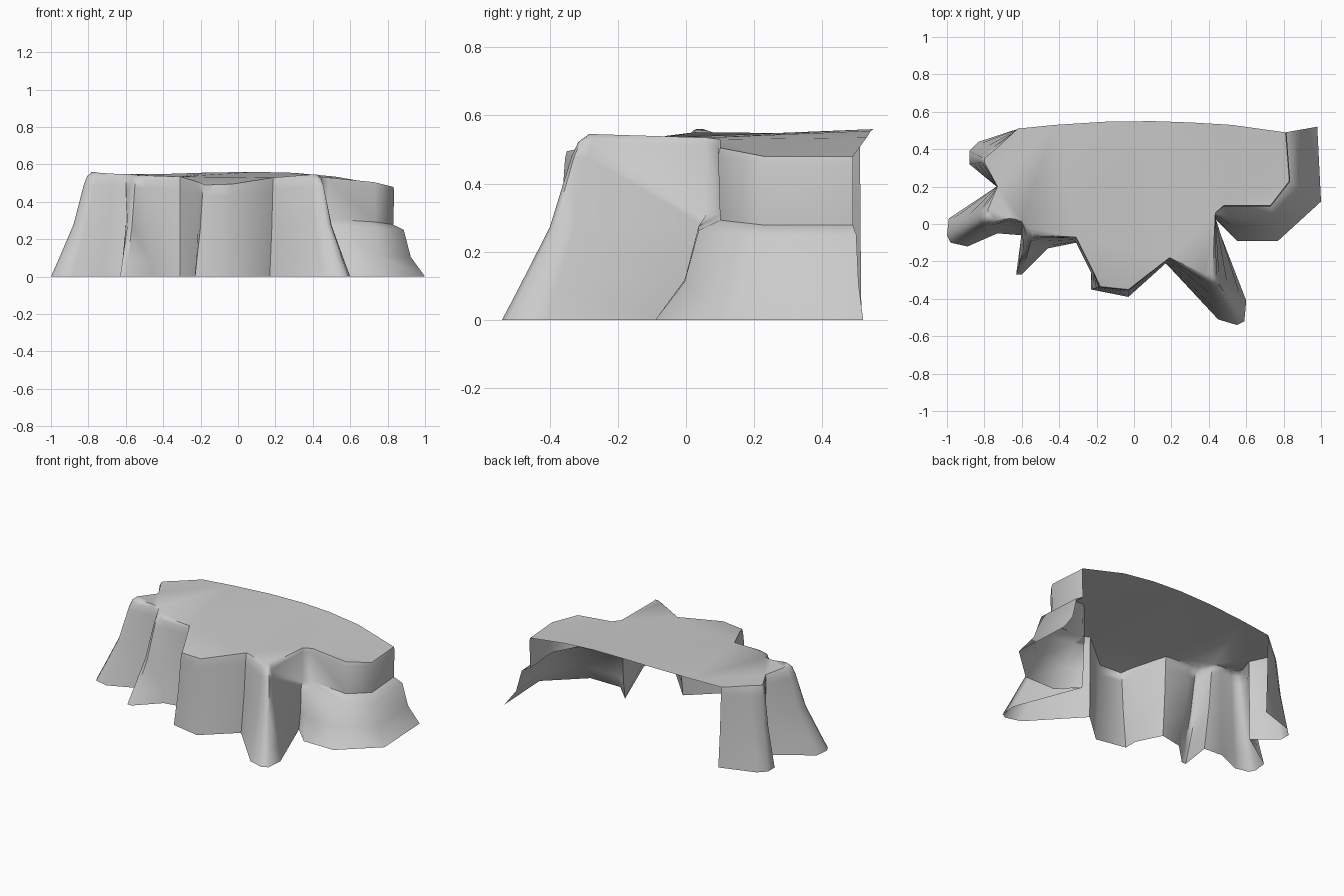
import bpy, bmesh
from mathutils import Vector

if "Cube" in bpy.data.objects:
    bpy.data.objects.remove(bpy.data.objects["Cube"])

# Columns around the cliff: rim x, y, z, then foot x, y
right_cols = [
    (.81, .49, .48, .98, .52), (.83, .23, .48, 1.0, .12), (.73, .10, .505, .77, -.09),
    (.48, .10, .53, .55, -.09), (.435, .06, .535, .43, .03),
]
front_cols = [
    (.42, -.26, .545, .60, -.41), (.425, -.28, .545, .59, -.52), (.41, -.285, .545, .55, -.54),
    (.38, -.27, .545, .45, -.51), (.19, -.18, .53, .17, -.21), (-.03, -.35, .495, -.03, -.39),
    (-.18, -.335, .49, -.23, -.35), (-.21, -.27, .505, -.23, -.26), (-.31, -.07, .535, -.31, -.10),
    (-.50, -.06, .54, -.46, -.13), (-.54, -.05, .54, -.60, -.27), (-.56, -.02, .545, -.63, -.27),
    (-.60, .02, .55, -.60, -.06), (-.66, .03, .55, -.73, -.05),
]
left_cols = [
    (-.74, .02, .555, -.89, -.12), (-.77, .03, .56, -.98, -.10), (-.78, .05, .56, -1.0, -.06),
    (-.78, .08, .55, -.99, .03), (-.73, .20, .535, -.735, .20), (-.80, .33, .54, -.88, .32),
    (-.80, .35, .54, -.88, .39), (-.74, .40, .54, -.83, .44), (-.62, .51, .54, -.60, .515),
]
# Wall profiles from rim to ground: outward fraction, height fraction
slope = [(0, 1), (.12, .96), (.2, .88), (.45, .5), (.82, .16), (1, 0)]
ledge = [(0, 1), (.03, .96), (0, .58), (.33, .52), (.55, .22), (1, 0)]
# Open back edge of the plateau, left to right, and a few inner points
back_edge = [(-.42, .53, .548), (-.15, .547, .557), (.1, .55, .56), (.3, .543, .555), (.52, .53, .535)]


def column(bm, col, profile):
    x, y, z, fx, fy = col
    return [bm.verts.new((x + (fx - x) * f, y + (fy - y) * f, z * h)) for f, h in profile]


bm = bmesh.new()
cols = [column(bm, c, ledge) for c in right_cols]
cols += [column(bm, c, slope) for c in front_cols + left_cols]

# Cliff wall
for a, b in zip(cols, cols[1:]):
    for i in range(len(slope) - 1):
        bm.faces.new((a[i], a[i + 1], b[i + 1], b[i])[::-1])

# Plateau
rim = [c[0] for c in cols] + [bm.verts.new(p) for p in back_edge]
top = bm.faces.new(rim[::-1])
if top.normal.z == 0:
    top.normal_update()
if top.normal.z < 0:
    top.normal_flip()
bmesh.ops.triangulate(bm, faces=[top], ngon_method='BEAUTY')
bmesh.ops.recalc_face_normals(bm, faces=bm.faces[:])
if sum(f.normal.z * f.calc_area() for f in bm.faces) < 0:
    bmesh.ops.reverse_faces(bm, faces=bm.faces[:])

me = bpy.data.meshes.new("cliff")
bm.to_mesh(me)
bm.free()
cliff = bpy.data.objects.new("cliff", me)
bpy.context.collection.objects.link(cliff)
bpy.context.view_layer.objects.active = cliff
cliff.select_set(True)
bpy.ops.object.shade_smooth_by_angle(angle=1.0)
